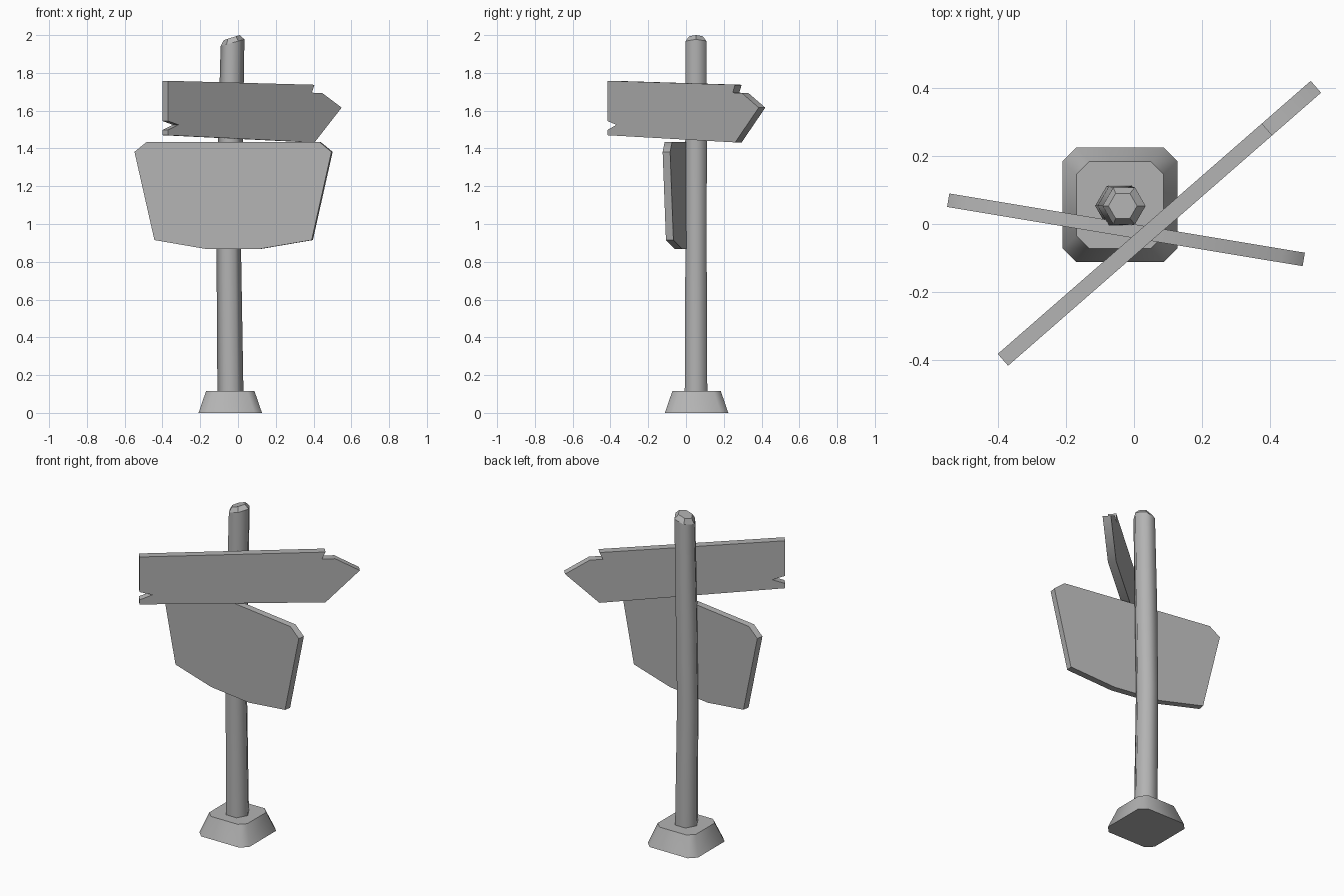
import bpy, bmesh
from math import radians, cos, sin, pi
from mathutils import Matrix

cube = bpy.data.objects.get("Cube")
if cube:
    bpy.data.objects.remove(cube, do_unlink=True)

grey = bpy.data.materials.new("plain_grey")
GREY = (0.45, 0.45, 0.45, 1)
grey.diffuse_color = GREY
grey.use_nodes = True
grey.node_tree.nodes["Principled BSDF"].inputs["Base Color"].default_value = GREY


def finish(bm, name, angle):
    bmesh.ops.recalc_face_normals(bm, faces=bm.faces)
    mesh = bpy.data.meshes.new(name)
    bm.to_mesh(mesh)
    bm.free()
    mesh.materials.append(grey)
    obj = bpy.data.objects.new(name, mesh)
    bpy.context.collection.objects.link(obj)
    bpy.ops.object.select_all(action='DESELECT')
    obj.select_set(True)
    bpy.context.view_layer.objects.active = obj
    bpy.ops.object.shade_smooth_by_angle(angle=radians(angle))
    return obj


def loft(rings):
    """Join rings of points into a closed solid."""
    bm = bmesh.new()
    loops = [[bm.verts.new(p) for p in ring] for ring in rings]
    n = len(loops[0])
    for a, b in zip(loops, loops[1:]):
        for i in range(n):
            j = (i + 1) % n
            bm.faces.new((a[i], a[j], b[j], b[i]))
    bm.faces.new(loops[0][::-1])
    bm.faces.new(loops[-1])
    return bm


def board(name, outline, thickness, centre, turn):
    """Extrude an upright outline and turn it about z."""
    half = thickness / 2
    bm = loft([[(u, y, z) for u, z in outline] for y in (-half, half)])
    move = Matrix.Translation((*centre, 0)) @ Matrix.Rotation(radians(turn), 4, 'Z')
    bmesh.ops.transform(bm, matrix=move, verts=bm.verts)
    finish(bm, name, 50)


# Base: tapered block with cut corners
def cut_square(half, cut, z):
    k = half - cut
    corners = [(half, -k), (half, k), (k, half), (-k, half),
               (-half, k), (-half, -k), (-k, -half), (k, -half)]
    return [(x - 0.041, y + 0.056, z) for x, y in corners]


finish(loft([cut_square(0.168, 0.04, 0), cut_square(0.128, 0.038, 0.116)]), "base", 50)


# Post: slightly bent hexagonal pole with a slanted, chamfered top
def hexagon(cx, r, z, slope=0):
    ring = []
    for i in range(6):
        dx, dy = r * cos(i * pi / 3), r * sin(i * pi / 3)
        ring.append((cx + dx, 0.053 + dy, z + slope * dx))
    return ring


post = finish(loft([hexagon(-0.04, 0.069, 0.1),
                    hexagon(-0.049, 0.065, 0.87),
                    hexagon(-0.041, 0.066, 1.4),
                    hexagon(-0.029, 0.063, 1.96, 0.28),
                    hexagon(-0.033, 0.042, 1.987, 0.32)]), "post", 62)
for face in post.data.polygons:
    if face.center.z > 1.9:
        face.use_smooth = False

# Arrow sign: long plank with a pointed end and split notches
board("arrow_sign",
      [(-0.609, 1.47), (0.419, 1.432), (0.609, 1.616), (0.472, 1.694),
       (0.399, 1.695), (0.419, 1.737), (-0.609, 1.758), (-0.609, 1.545),
       (-0.537, 1.525), (-0.609, 1.498)],
      0.046, (0.0745, 0.002), 41.1)

# Wide sign: tapered panel with cut corners
board("wide_sign",
      [(-0.145, 0.868), (0.144, 0.868), (0.423, 0.915), (0.529, 1.382),
       (0.465, 1.434), (-0.463, 1.434), (-0.528, 1.382), (-0.421, 0.915)],
      0.04, (-0.024, -0.017), -9.45)
